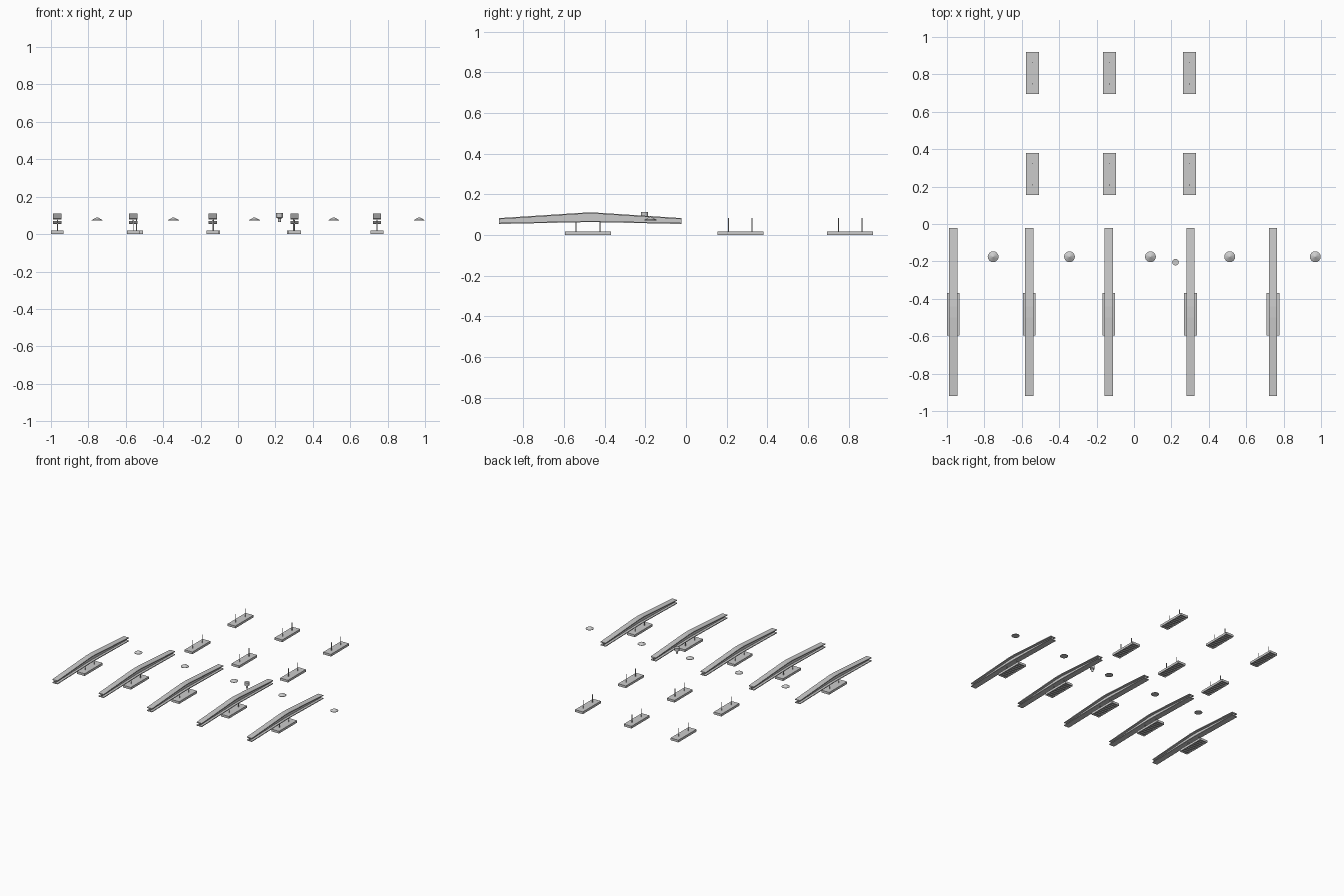
import bpy, bmesh
from math import pi, cos, sin
from mathutils import Matrix, Vector

if "Cube" in bpy.data.objects:
    bpy.data.objects.remove(bpy.data.objects["Cube"])


def finish(bm, name):
    bmesh.ops.recalc_face_normals(bm, faces=bm.faces)
    me = bpy.data.meshes.new(name)
    bm.to_mesh(me)
    bm.free()
    ob = bpy.data.objects.new(name, me)
    bpy.context.collection.objects.link(ob)
    return ob


def box(bm, lo, hi):
    lo, hi = Vector(lo), Vector(hi)
    m = Matrix.Translation((lo + hi) / 2) @ Matrix.Diagonal((*(hi - lo), 1))
    bmesh.ops.create_cube(bm, size=1, matrix=m)


def lathe(name, profile, x, y, n):
    # closed revolved profile of (radius, z) rings
    bm = bmesh.new()
    rings = [[bm.verts.new((x + r * cos(2 * pi * i / n), y + r * sin(2 * pi * i / n), z))
              for i in range(n)] for r, z in profile]
    for a, b in zip(rings, rings[1:]):
        for i in range(n):
            j = (i + 1) % n
            bm.faces.new((a[i], a[j], b[j], b[i]))
    bm.faces.new(rings[0])
    bm.faces.new(rings[-1])
    return finish(bm, name)


def base_plate(x, y):
    # slab with a skirt and cross ribs underneath, plus two anchor rods
    w, l, mid, top, t = 0.034, 0.113, 0.008, 0.018, 0.004
    bm = bmesh.new()
    box(bm, (x - w, y - l, mid), (x + w, y + l, top))
    for s in (-1, 1):
        a, b = sorted((x + s * w, x + s * (w - t)))
        box(bm, (a, y - l, 0), (b, y + l, mid))
    ribs = 10
    for i in range(ribs):
        c = y - l + t / 2 + i * (2 * l - t) / (ribs - 1)
        box(bm, (x - w + t, c - t / 2, 0), (x + w - t, c + t / 2, mid))
    finish(bm, "base_plate")
    for s in (-1, 1):
        lathe("anchor_rod", [(0.0025, 0.015), (0.0025, 0.083)], x, y + s * 0.058, 8)


def beam(x):
    # tapered I-beam that rises to a ridge in the middle
    w, web, t = 0.0225, 0.003, 0.006
    stations = [(-0.919, 0.054, 0.083), (-0.50, 0.063, 0.110),
                (-0.44, 0.063, 0.110), (-0.021, 0.054, 0.083)]
    bm = bmesh.new()
    rings = []
    for y, lo, hi in stations:
        half = [(w, lo), (w, lo + t), (web, lo + t), (web, hi - t), (w, hi - t), (w, hi)]
        outline = half + [(-a, z) for a, z in reversed(half)]
        rings.append([bm.verts.new((x + a, y, z)) for a, z in outline])
    for a, b in zip(rings, rings[1:]):
        for i in range(12):
            j = (i + 1) % 12
            bm.faces.new((a[i], a[j], b[j], b[i]))
    bm.faces.new(rings[0])
    bm.faces.new(rings[-1])
    finish(bm, "i_beam")


# front row: beams over base plates
for x in (-0.966, -0.56, -0.135, 0.302, 0.743):
    base_plate(x, -0.482)
    beam(x)

# two back rows of base plates
for y in (0.267, 0.807):
    for x in (-0.543, -0.131, 0.297):
        base_plate(x, y)

# small shallow cones between the beams
for x in (-0.753, -0.345, 0.088, 0.512, 0.969):
    lathe("cone_cap", [(0.029, 0.072), (0.029, 0.075), (0.002, 0.090)], x, -0.175, 16)

# single knob with a tapered stem
lathe("knob", [(0.007, 0.064), (0.009, 0.083), (0.018, 0.088), (0.018, 0.112)],
      0.222, -0.204, 12)
